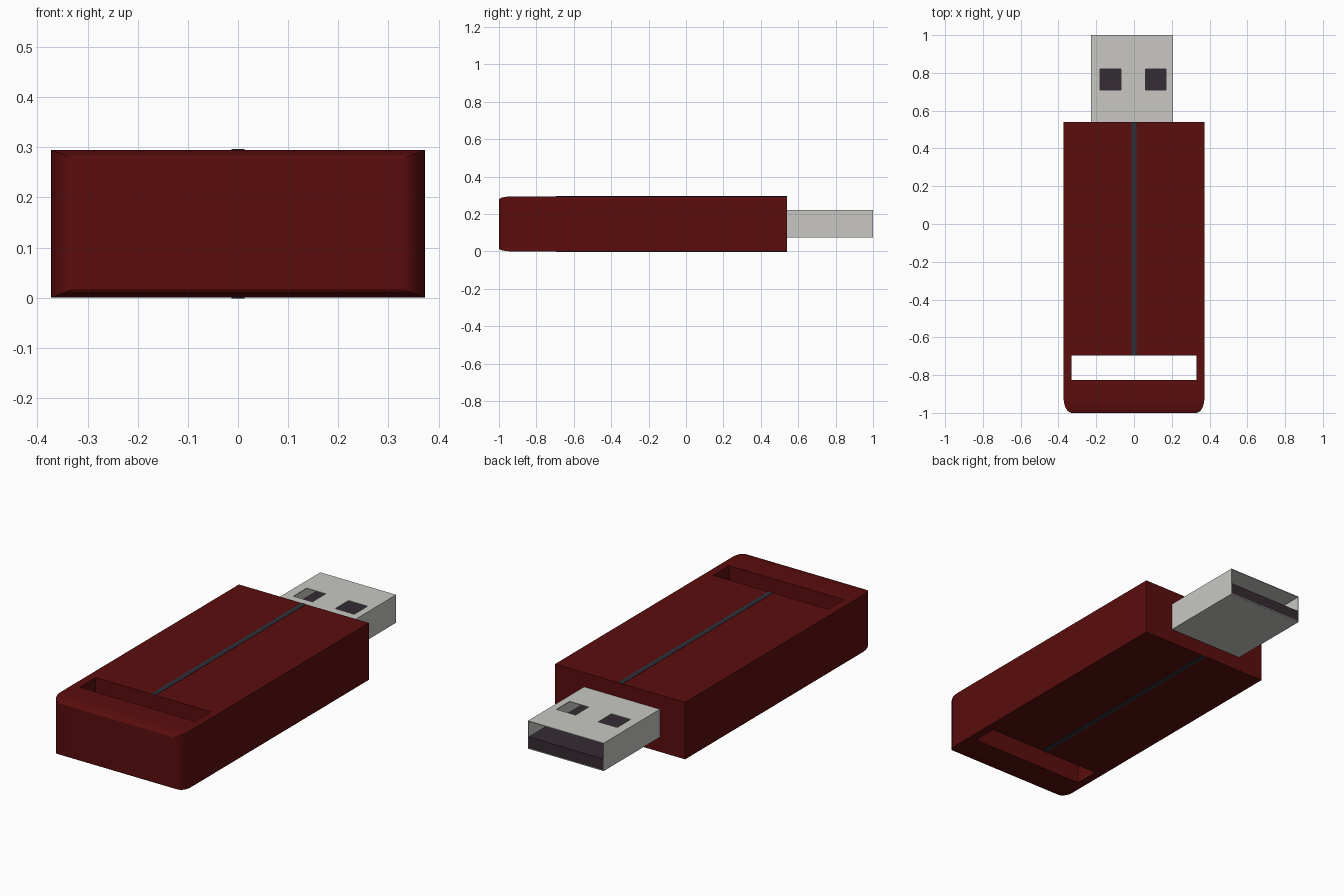
import bpy, bmesh, math

if "Cube" in bpy.data.objects:
    bpy.data.objects.remove(bpy.data.objects["Cube"])


def material(name, rgb):
    m = bpy.data.materials.new(name)
    m.diffuse_color = (*rgb, 1)
    m.use_nodes = True
    m.node_tree.nodes["Principled BSDF"].inputs["Base Color"].default_value = m.diffuse_color
    return m


RED = material("dark red plastic", (0.105, 0.004, 0.004))
METAL = material("light grey metal", (0.58, 0.575, 0.55))
DARK = material("dark plum plastic", (0.036, 0.025, 0.034))
SEAM = material("slate seam", (0.026, 0.03, 0.04))


def finish(name, bm, mat):
    bmesh.ops.recalc_face_normals(bm, faces=bm.faces)
    me = bpy.data.meshes.new(name)
    bm.to_mesh(me)
    bm.free()
    ob = bpy.data.objects.new(name, me)
    bpy.context.collection.objects.link(ob)
    me.materials.append(mat)
    return ob


def box(name, x, y, z, mat):
    """Box from (min, max) ranges."""
    bm = bmesh.new()
    bmesh.ops.create_cube(bm, size=1)
    for v in bm.verts:
        v.co = [(r[0] + r[1]) / 2 + c * (r[1] - r[0]) for c, r in zip(v.co, (x, y, z))]
    return finish(name, bm, mat)


def cut(ob, x, y, z):
    """Subtract a box and discard the cutter."""
    c = box("cutter", x, y, z, ob.data.materials[0])
    c.hide_render = True
    mod = ob.modifiers.new("cut", "BOOLEAN")
    mod.operation, mod.solver, mod.object = "DIFFERENCE", "EXACT", c
    bpy.context.view_layer.objects.active = ob
    bpy.ops.object.modifier_apply(modifier=mod.name)
    bpy.data.objects.remove(c, do_unlink=True)


# Body: rectangular sections lofted along y, with a rounded front end
bm = bmesh.new()
sections = [(0.54, 0, 0)]
STEPS = 6
for i in range(STEPS + 1):
    a = math.pi / 2 * i / STEPS
    k = 1 - math.cos(a)
    sections.append((-0.92 - 0.08 * math.sin(a), 0.043 * k, 0.017 * k))
rings = []
for y, dx, dz in sections:
    w, lo, hi = 0.373 - dx, dz, 0.295 - dz
    rings.append([bm.verts.new(p) for p in
                  ((-w, y, lo), (w, y, lo), (w, y, hi), (-w, y, hi))])
for r, s in zip(rings, rings[1:]):
    for j in range(4):
        n = (j + 1) % 4
        bm.faces.new((r[j], r[n], s[n], s[j]))
bm.faces.new(rings[0])
bm.faces.new(rings[-1])
body = finish("body", bm, RED)

# Strap slot through the body
cut(body, (-0.33, 0.33), (-0.825, -0.695), (-0.1, 0.4))
bpy.ops.object.select_all(action="DESELECT")
body.select_set(True)
bpy.context.view_layer.objects.active = body
bpy.ops.object.shade_smooth_by_angle(angle=math.radians(30))

# Centre seam on the top and bottom
for name, z in (("top_seam", (0.293, 0.2965)), ("bottom_seam", (-0.0015, 0.002))):
    box(name, (-0.013, 0.013), (-0.695, 0.54), z, SEAM)

# Metal plug shell: thin open tube with two windows on top
T = 0.004
shell = box("plug_shell", (-0.228, 0.207), (0.535, 1.0), (0.076, 0.221), METAL)
cut(shell, (-0.228 + T, 0.207 - T), (0.5, 1.1), (0.076 + T, 0.221 - T))
for x in ((-0.18, -0.07), (0.06, 0.17)):
    cut(shell, x, (0.71, 0.82), (0.2, 0.3))

# Contact tongue filling the lower part of the plug
box("plug_tongue", (-0.225, 0.204), (0.535, 0.999), (0.079, 0.138), DARK)
